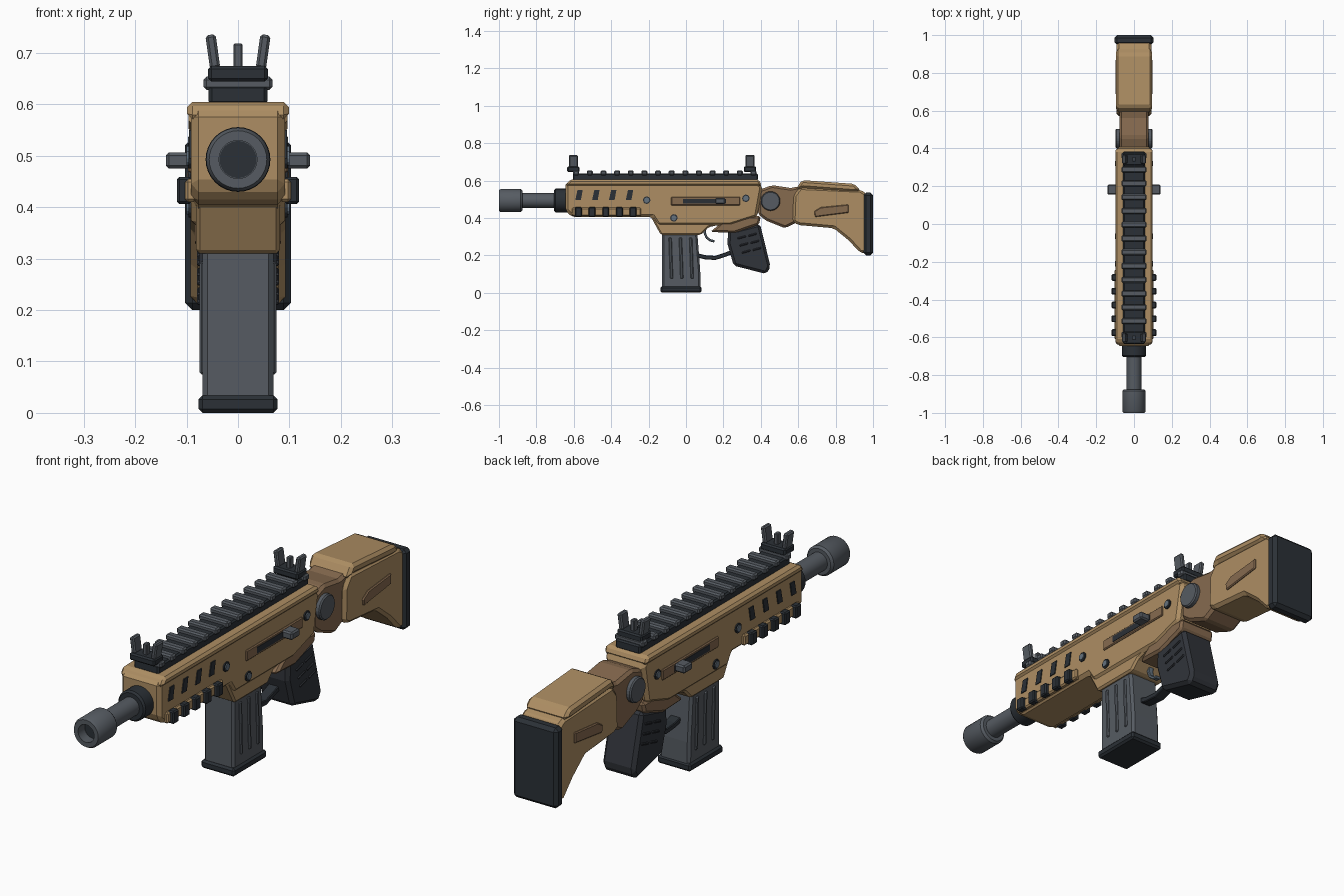
import bpy, bmesh, math
from mathutils import Vector

cube = bpy.data.objects.get("Cube")
if cube:
    bpy.data.objects.remove(cube, do_unlink=True)


def material(name, rgb):
    m = bpy.data.materials.new(name)
    m.use_nodes = True
    m.diffuse_color = (*rgb, 1)
    m.node_tree.nodes["Principled BSDF"].inputs["Base Color"].default_value = (*rgb, 1)
    return m


TAN = material("tan", (0.42, 0.27, 0.125))
BROWN = material("brown", (0.24, 0.145, 0.078))
STEEL = material("steel grey", (0.092, 0.105, 0.122))
DARK = material("charcoal", (0.024, 0.03, 0.037))
GRIP = material("grip black", (0.03, 0.034, 0.042))
BOLT = material("bolt blue grey", (0.13, 0.17, 0.21))


def finish(name, bm, mat, bevel=0, smooth=False):
    bmesh.ops.recalc_face_normals(bm, faces=bm.faces)
    me = bpy.data.meshes.new(name)
    bm.to_mesh(me)
    bm.free()
    me.materials.append(mat)
    ob = bpy.data.objects.new(name, me)
    bpy.context.collection.objects.link(ob)
    if bevel:
        mod = ob.modifiers.new("Bevel", "BEVEL")
        mod.width, mod.segments = bevel, 1
        mod.limit_method, mod.angle_limit = "ANGLE", math.radians(25)
    if smooth:
        bpy.ops.object.select_all(action="DESELECT")
        ob.select_set(True)
        bpy.context.view_layer.objects.active = ob
        bpy.ops.object.shade_smooth_by_angle(angle=math.radians(35))
    return ob


def prism(name, pts, x0, x1, mat, bevel=0):
    """Side outline of (y, z) points, extruded from x0 to x1."""
    bm = bmesh.new()
    a = [bm.verts.new((x0, y, z)) for y, z in pts]
    b = [bm.verts.new((x1, y, z)) for y, z in pts]
    bm.faces.new(a)
    bm.faces.new(b)
    for i in range(len(pts)):
        j = (i + 1) % len(pts)
        bm.faces.new((a[i], a[j], b[j], b[i]))
    return finish(name, bm, mat, bevel)


def slab(name, pts, half, mat, bevel=0):
    return prism(name, pts, -half, half, mat, bevel)


def rect(y0, y1, z0, z1):
    return [(y0, z0), (y1, z0), (y1, z1), (y0, z1)]


def pair(name, pts, x0, x1, mat, bevel=0):
    for side, s in (("left", 1), ("right", -1)):
        prism(f"{side}_{name}", pts, s * x0, s * x1, mat, bevel)


def circle(y, z, r, n):
    return [(y + r * math.cos(2 * math.pi * i / n), z + r * math.sin(2 * math.pi * i / n))
            for i in range(n)]


def lathe(name, profile, mat, z=0.493, n=32):
    """(radius, y) profile spun round the bore axis."""
    bm = bmesh.new()
    rings = [[bm.verts.new((x, y, z + h)) for x, h in circle(0, 0, r, n)] for r, y in profile]
    for p, q in zip(rings, rings[1:]):
        for i in range(n):
            j = (i + 1) % n
            bm.faces.new((p[i], p[j], q[j], q[i]))
    bm.faces.new(rings[0])
    bm.faces.new(rings[-1])
    return finish(name, bm, mat, 0, True)


def bar(name, path, w, h, mat, bevel=0.003):
    """Bent strip along (y, z) points, w across x and h thick."""
    up, low = [], []
    for i, p in enumerate(path):
        d = Vector(path[min(i + 1, len(path) - 1)]) - Vector(path[max(i - 1, 0)])
        nrm = Vector((-d.y, d.x)).normalized() * h / 2
        up.append(tuple(Vector(p) + nrm))
        low.append(tuple(Vector(p) - nrm))
    return slab(name, low + up[::-1], w / 2, mat, bevel)


# Barrel group
lathe("muzzle", [(0.037, -0.955), (0.037, -1), (0.056, -1), (0.062, -0.99), (0.062, -0.885),
                 (0.054, -0.875), (0.02, -0.875)], STEEL)
lathe("bore", [(0.036, -0.957), (0.036, -0.95)], DARK)
lathe("barrel", [(0.039, -0.9), (0.039, -0.66)], STEEL)
lathe("barrel_collar", [(0.056, -0.705), (0.063, -0.697), (0.063, -0.6)], DARK)

# Receiver and handguard
slab("receiver", [(-0.645, 0.44), (-0.61, 0.405), (-0.18, 0.405), (-0.15, 0.36), (0.24, 0.36),
                  (0.38, 0.405), (0.41, 0.57), (0.38, 0.59), (-0.645, 0.59)], 0.091, TAN, 0.014)
slab("receiver_top_cap", [(-0.645, 0.572), (0.405, 0.572), (0.39, 0.605), (-0.62, 0.605)],
     0.099, TAN, 0.01)
slab("magazine_well", [(-0.19, 0.41), (-0.135, 0.31), (0.08, 0.31), (0.12, 0.35), (0.25, 0.38),
                       (0.25, 0.42)], 0.082, TAN, 0.008)
slab("grip_mount", [(0.13, 0.325), (0.26, 0.32), (0.39, 0.365), (0.4, 0.41), (0.23, 0.41)],
     0.084, BROWN, 0.01)

# Handguard side rails and vents
pair("handguard_rail", rect(-0.61, -0.24, 0.41, 0.455), 0.08, 0.103, TAN, 0.006)
for i in range(5):
    y = -0.575 + 0.073 * i
    pair(f"rail_rib_{i + 1}", rect(y - 0.018, y + 0.018, 0.406, 0.459), 0.09, 0.119, DARK, 0.005)
for i in range(4):
    y = -0.572 + 0.09 * i
    pair(f"vent_{i + 1}", [(y - 0.02, 0.495), (y + 0.01, 0.495), (y + 0.02, 0.55),
                           (y - 0.008, 0.55)], 0.088, 0.095, DARK)

# Charging handles and pins
pair("handle_frame", rect(-0.08, 0.29, 0.467, 0.512), 0.085, 0.097, BROWN, 0.004)
pair("handle_slot", rect(-0.015, 0.215, 0.477, 0.502), 0.09, 0.099, DARK)
pair("charging_handle", rect(0.155, 0.21, 0.475, 0.507), 0.09, 0.14, STEEL, 0.006)
for i, (y, z) in enumerate([(-0.21, 0.495), (-0.065, 0.4), (0.32, 0.505)]):
    pair(f"pin_seat_{i + 1}", circle(y, z, 0.02, 12), 0.085, 0.096, DARK)
    pair(f"pin_{i + 1}", circle(y, z, 0.014, 12), 0.085, 0.1, BOLT)

# Top rail
slab("top_rail", rect(-0.605, 0.385, 0.6, 0.638), 0.057, DARK, 0.006)
for i in range(14):
    y = -0.587 + 0.0729 * i
    slab(f"top_rail_rib_{i + 1}", rect(y - 0.016, y + 0.016, 0.628, 0.654), 0.067, STEEL, 0.006)

# Folding sights
for end, y in (("front", -0.602), ("rear", 0.342)):
    slab(f"{end}_sight_base", rect(y - 0.033, y + 0.033, 0.645, 0.675), 0.058, DARK, 0.006)
    slab(f"{end}_sight_post", rect(y - 0.012, y + 0.012, 0.67, 0.719), 0.009, STEEL, 0.003)
    for side, s in (("left", 1), ("right", -1)):
        ear = slab(f"{end}_sight_{side}_ear", rect(-0.024, 0.024, -0.033, 0.033), 0.01, STEEL, 0.005)
        ear.location = (s * 0.049, y, 0.703)
        ear.rotation_euler = (0, s * 0.14, 0)

# Magazine
slab("magazine", [(-0.128, 0.02), (0.078, 0.02), (0.076, 0.12), (0.06, 0.325), (-0.128, 0.325)],
     0.069, STEEL, 0.01)
slab("magazine_base", rect(-0.137, 0.083, 0, 0.034), 0.077, DARK, 0.008)
for i in range(3):
    y = -0.085 + 0.055 * i
    pair(f"magazine_rib_{i + 1}", [(y, 0.075), (y + 0.016, 0.075), (y + 0.008, 0.295),
                                   (y - 0.008, 0.295)], 0.06, 0.075, STEEL, 0.004)

# Pistol grip
slab("pistol_grip", [(0.225, 0.34), (0.222, 0.26), (0.255, 0.145), (0.43, 0.1), (0.452, 0.14),
                     (0.395, 0.37), (0.28, 0.34)], 0.075, GRIP, 0.014)
for i in range(3):
    for j in range(2):
        y, z = 0.275 + 0.058 * j + 0.012 * i, 0.285 - 0.038 * i + 0.014 * j
        pair(f"grip_bar_{i + 1}_{j + 1}", [(y, z), (y + 0.045, z + 0.012), (y + 0.045, z + 0.022),
                                           (y, z + 0.01)], 0.07, 0.08, GRIP, 0.003)

# Trigger and guard
bar("trigger", [(0.105, 0.36), (0.1, 0.32), (0.11, 0.295), (0.13, 0.28), (0.152, 0.275)],
    0.025, 0.013, BOLT)
bar("trigger_guard", [(0.06, 0.2), (0.1, 0.19), (0.155, 0.186), (0.2, 0.2), (0.24, 0.215)],
    0.045, 0.022, DARK)

# Folding hinge
slab("stock_hinge", [(0.39, 0.55), (0.46, 0.575), (0.56, 0.56), (0.64, 0.575), (0.64, 0.39),
                     (0.59, 0.375), (0.53, 0.345), (0.43, 0.385), (0.385, 0.42)], 0.078, BROWN, 0.012)
pair("hinge_disc", circle(0.452, 0.49, 0.052, 24), 0.07, 0.097, STEEL, 0.005)

# Shoulder stock
slab("stock", [(0.575, 0.52), (0.61, 0.565), (0.935, 0.55), (0.965, 0.53), (0.965, 0.21),
               (0.93, 0.215), (0.87, 0.28), (0.79, 0.345), (0.6, 0.362), (0.57, 0.38)],
     0.092, TAN, 0.013)
slab("stock_top_cap", [(0.585, 0.55), (0.62, 0.602), (0.9, 0.582), (0.935, 0.545), (0.89, 0.54),
                       (0.63, 0.56)], 0.096, TAN, 0.012)
pair("stock_inlay", [(0.69, 0.405), (0.87, 0.428), (0.87, 0.472), (0.72, 0.457), (0.685, 0.435)],
     0.085, 0.099, BROWN, 0.004)
slab("butt_pad", rect(0.948, 1.0, 0.2, 0.535), 0.103, DARK, 0.014)
